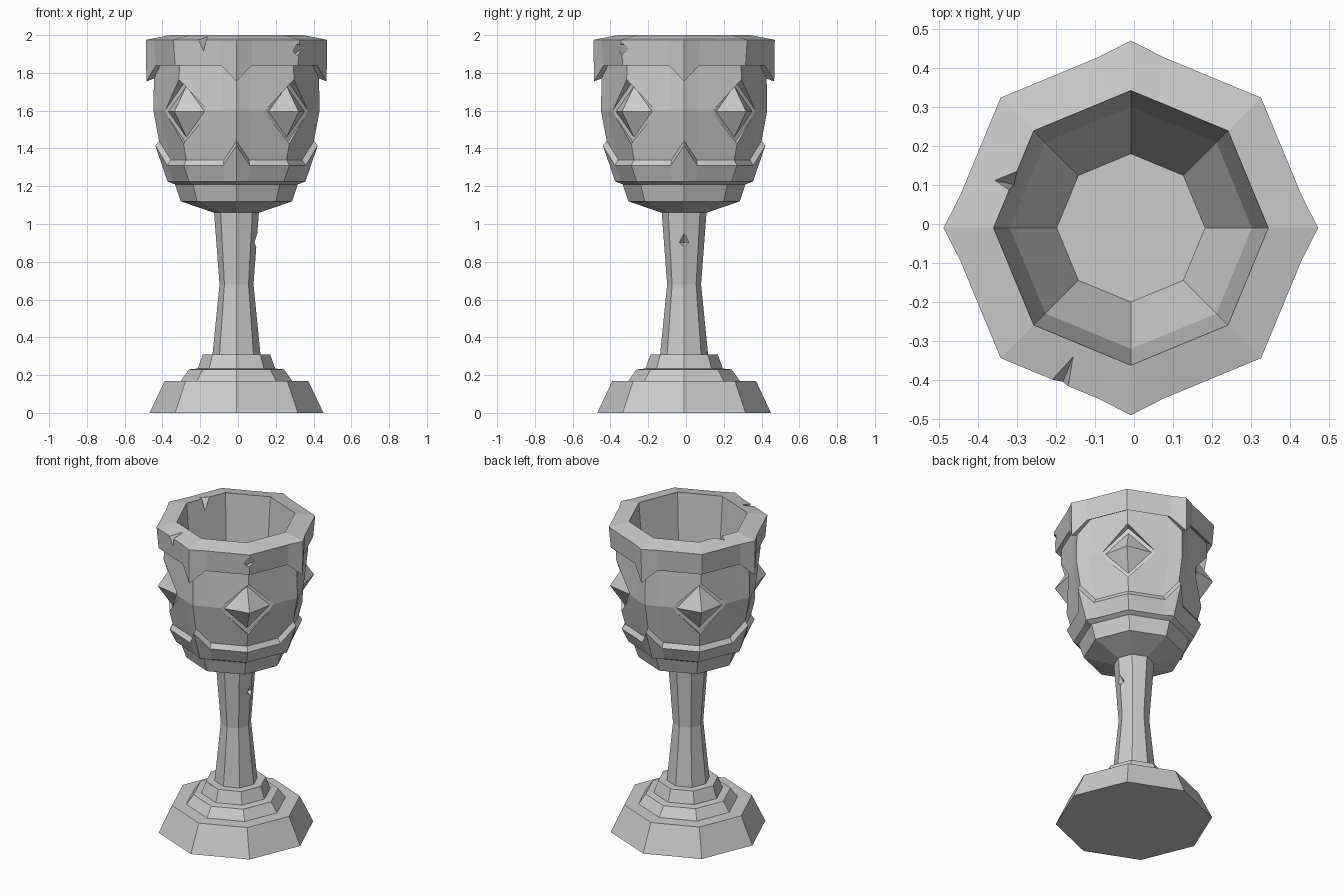
import bpy, bmesh
from math import cos, sin, pi
from mathutils import Vector

if "Cube" in bpy.data.objects:
    bpy.data.objects.remove(bpy.data.objects["Cube"])

CX, CY = -0.008, -0.01


def make(name, bm):
    bmesh.ops.recalc_face_normals(bm, faces=bm.faces[:])
    me = bpy.data.meshes.new(name)
    bm.to_mesh(me)
    bm.free()
    ob = bpy.data.objects.new(name, me)
    bpy.context.collection.objects.link(ob)
    return ob


def loft(name, rings):
    bm = bmesh.new()
    loops = [[bm.verts.new(p) for p in ring] for ring in rings]
    n = len(loops[0])
    for a, b in zip(loops, loops[1:]):
        for i in range(n):
            j = (i + 1) % n
            bm.faces.new((a[i], a[j], b[j], b[i]))
    bm.faces.new(loops[0][::-1])
    bm.faces.new(loops[-1])
    return make(name, bm)


def polar(r, k, z):
    return Vector((CX + r * cos(k * pi / 4), CY + r * sin(k * pi / 4), z))


def octagon(r, z):
    return [polar(r, k, z) for k in range(8)]


def bowl_ring(rd, zd, ra=None, za=None):
    """Octagon whose four axis corners may form points (radius ra, height za)."""
    ra, za = ra or rd, za or zd
    ring = []
    for k in range(0, 8, 2):
        flat, diag, nxt = polar(rd, k, zd), polar(rd, k + 1, zd), polar(rd, k + 2, zd)
        ring += [polar(ra, k, za), flat.lerp(diag, .25), diag, nxt.lerp(diag, .25)]
    return ring


def hull(name, pts):
    bm = bmesh.new()
    for p in pts:
        bm.verts.new(p)
    bmesh.ops.convex_hull(bm, input=bm.verts[:])
    return make(name, bm)


def cut(target, pts):
    """Subtract a convex solid, then remove the cutter."""
    c = hull("cutter", pts)
    c.hide_render = True
    m = target.modifiers.new("cut", 'BOOLEAN')
    m.operation, m.solver, m.object = 'DIFFERENCE', 'EXACT', c
    dg = bpy.context.evaluated_depsgraph_get()
    me = bpy.data.meshes.new_from_object(target.evaluated_get(dg))
    target.modifiers.clear()
    target.data = me
    bpy.data.objects.remove(c)


# Stepped foot
foot = loft("foot", [octagon(r, z) for r, z in [
    (.46, 0), (.38, .17), (.295, .17), (.252, .23), (.205, .235), (.178, .31)]])
cut(foot, [(-.12, -.25, .33), (-.06, -.25, .33), (-.085, -.25, .26), (-.085, -.1, .33)])

# Waisted stem
stem = loft("stem", [octagon(r, z) for r, z in [(.128, .3), (.09, .68), (.12, 1.08)]])
cut(stem, [(.065, -.01, .90), (.16, -.12, .91), (.16, .1, .91), (.16, -.01, 1.03), (.16, -.01, .83)])
cut(stem, [(-.078, -.06, .68), (-.16, -.13, .69), (-.16, .05, .69), (-.16, -.05, .87), (-.16, -.05, .53)])

# Bowl with pointed lower collar, pointed rim and hollow inside
bowl = loft("bowl", [
    bowl_ring(.12, 1.06),
    bowl_ring(.295, 1.12),
    bowl_ring(.325, 1.21),
    bowl_ring(.355, 1.225, .365, 1.225),
    bowl_ring(.395, 1.31, .43, 1.415),
    bowl_ring(.375, 1.34, .41, 1.44),
    bowl_ring(.44, 1.6),
    bowl_ring(.425, 1.86, .437, 1.77),
    bowl_ring(.46, 1.84, .477, 1.755),
    bowl_ring(.472, 1.975, .48, 1.975),
    bowl_ring(.352, 2.0),
    bowl_ring(.31, 1.5),
    bowl_ring(.19, 1.25)])

# Diamond recesses with pyramid studs on the diagonal corners
for k in range(1, 8, 2):
    out = Vector((cos(k * pi / 4), sin(k * pi / 4), 0))
    side = Vector((-out.y, out.x, 0))

    def diamond(depth, w, h):
        c = Vector((CX, CY, 1.595)) + out * depth
        up = Vector((0, 0, h))
        return [c + side * w, c + up, c - side * w, c - up]

    cut(bowl, diamond(.375, .165, .17) + diamond(.6, .165, .17))
    hull("stud_%d" % k, diamond(.365, .15, .15) + diamond(.465, 0, 0)[:1])

# Chips in the rim
for chip in [
    [(-.29, -.45, 2.02), (-.16, -.45, 2.03), (-.2, -.45, 1.86), (-.15, -.325, 2.01)],
    [(-.37, .115, 2.01), (-.25, .16, 2.02), (-.25, .04, 2.02), (-.26, .09, 1.85)],
    [(.345, .165, 2.0), (.33, .3, 2.02), (.45, .06, 2.01), (.47, .19, 1.92)],
    [(.26, -.40, 1.95), (.37, -.28, 1.95), (.38, -.42, 1.84), (.30, -.335, 1.9), (.38, -.42, 2.0)],
    [(-.38, .26, 2.0), (-.28, .36, 2.0), (-.42, .38, 1.9), (-.42, .38, 2.03)],
]:
    cut(bowl, chip)
